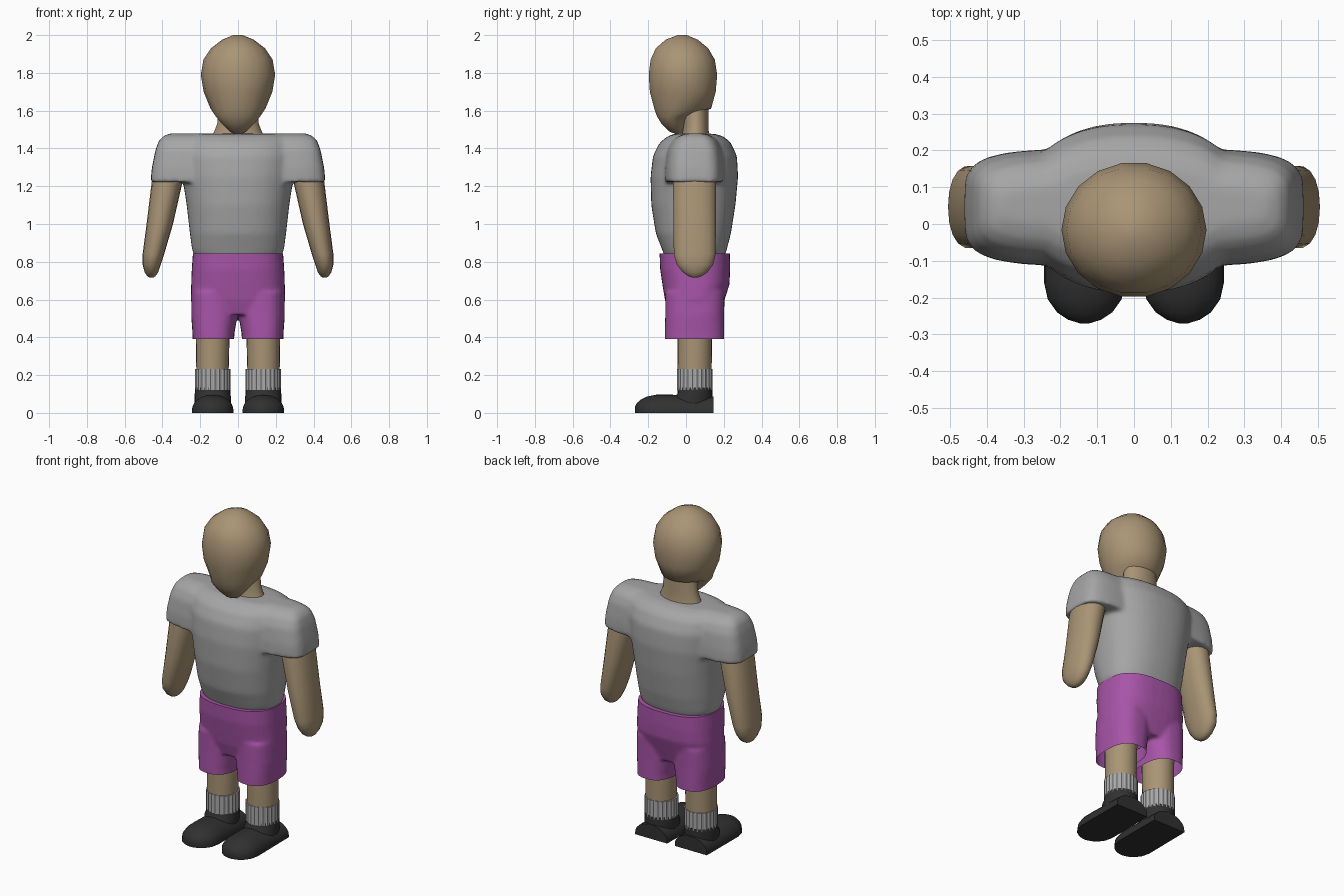
import bpy, bmesh, math
from mathutils import Vector

if "Cube" in bpy.data.objects:
    bpy.data.objects.remove(bpy.data.objects["Cube"])


def material(name, rgb):
    m = bpy.data.materials.new(name)
    m.use_nodes = True
    m.diffuse_color = (*rgb, 1)
    m.node_tree.nodes["Principled BSDF"].inputs["Base Color"].default_value = (*rgb, 1)
    return m


SKIN = material("tan skin", (0.40, 0.30, 0.18))
SHIRT = material("grey cloth", (0.38, 0.38, 0.38))
SHORTS = material("purple cloth", (0.39, 0.09, 0.39))
SOCK = material("sock grey", (0.40, 0.40, 0.40))
SHOE = material("black leather", (0.03, 0.03, 0.03))


def skin_rings(bm, rings):
    """Bridge successive point rings and cap both ends."""
    loops = [[bm.verts.new(p) for p in ring] for ring in rings]
    n = len(loops[0])
    for a, b in zip(loops, loops[1:]):
        for i in range(n):
            j = (i + 1) % n
            bm.faces.new((a[i], a[j], b[j], b[i]))
    bm.faces.new(loops[0][::-1])
    bm.faces.new(loops[-1])


def loft(bm, sections, sides=24, power=2.0):
    """Horizontal sections: z, centre x, front y, back y, half width."""
    rings = []
    for z, cx, y0, y1, rx in sections:
        ring = []
        for i in range(sides):
            a = math.tau * i / sides
            c, s = math.cos(a), math.sin(a)
            ring.append((cx + rx * math.copysign(abs(c) ** (2 / power), c),
                         (y0 + y1) / 2 + (y1 - y0) / 2 * math.copysign(abs(s) ** (2 / power), s), z))
        rings.append(ring)
    skin_rings(bm, rings)


def finish(name, bm, mat, angle=40):
    bmesh.ops.recalc_face_normals(bm, faces=bm.faces)
    me = bpy.data.meshes.new(name)
    bm.to_mesh(me)
    bm.free()
    me.materials.append(mat)
    me.shade_smooth()
    me.set_sharp_from_angle(angle=math.radians(angle))
    ob = bpy.data.objects.new(name, me)
    bpy.context.collection.objects.link(ob)
    return ob


def fuse(ob, voxel, rounds):
    """Merge overlapping volumes into one soft surface, returned as a bmesh."""
    r = ob.modifiers.new("merge", 'REMESH')
    r.mode, r.voxel_size = 'VOXEL', voxel
    s = ob.modifiers.new("soften", 'SMOOTH')
    s.factor, s.iterations = 0.5, rounds
    dg = bpy.context.evaluated_depsgraph_get()
    bm = bmesh.new()
    bm.from_mesh(ob.evaluated_get(dg).to_mesh())
    bpy.data.objects.remove(ob)
    return bm


def trim(bm, z, up, fill=False):
    """Cut a clean horizontal hem, removing what lies beyond it."""
    cut = bmesh.ops.bisect_plane(bm, geom=bm.verts[:] + bm.edges[:] + bm.faces[:],
                                 plane_co=(0, 0, z), plane_no=(0, 0, up), clear_outer=True)
    if fill:
        edges = [e for e in cut["geom_cut"] if isinstance(e, bmesh.types.BMEdge)]
        bmesh.ops.edgeloop_fill(bm, edges=edges)


# Head
bm = bmesh.new()
loft(bm, [(1.475, 0, -.05, -.015, .015), (1.49, 0, -.09, -.01, .045), (1.53, 0, -.13, -.005, .085),
          (1.57, 0, -.155, .02, .118), (1.61, 0, -.17, .135, .145), (1.70, 0, -.194, .16, .182),
          (1.79, 0, -.2, .168, .197), (1.87, 0, -.19, .155, .183), (1.93, 0, -.162, .12, .143),
          (1.975, 0, -.11, .065, .085), (2.0, 0, -.045, .005, .025)], sides=18)
finish("head", bm, SKIN, 60)

# Neck
bm = bmesh.new()
loft(bm, [(1.44, 0, -.03, .13, .14), (1.48, 0, -.02, .122, .13),
          (1.53, 0, -.015, .12, .11), (1.66, 0, -.02, .12, .1)], sides=18)
finish("neck", bm, SKIN)

# Shirt: body and shoulder yoke with short sleeves
bm = bmesh.new()
loft(bm, [(.82, 0, -.11, .20, .225), (.86, 0, -.125, .215, .243), (.95, 0, -.16, .238, .255),
          (1.1, 0, -.184, .262, .272), (1.25, 0, -.188, .276, .295), (1.36, 0, -.175, .27, .305),
          (1.43, 0, -.14, .238, .30), (1.463, 0, -.10, .2, .28), (1.478, 0, -.06, .15, .25)],
     sides=40, power=2.3)
loft(bm, [(1.222, 0, -.115, .205, .464), (1.3, 0, -.113, .203, .456), (1.39, 0, -.1, .192, .438),
          (1.44, 0, -.075, .17, .42), (1.466, 0, -.045, .14, .395), (1.48, 0, 0, .1, .36)],
     sides=40, power=4.5)
bm = fuse(finish("shirt_base", bm, SHIRT), .012, 10)
finish("shirt", bm, SHIRT, 50)

# Shorts: hips and two open legs
bm = bmesh.new()
loft(bm, [(.52, 0, -.09, .18, .23), (.6, 0, -.112, .205, .25), (.68, 0, -.125, .23, .248),
          (.76, 0, -.137, .234, .245), (.9, 0, -.142, .232, .235)], sides=40, power=2.6)
for s in (-1, 1):
    loft(bm, [(.33, s * .13, -.112, .202, .108), (.42, s * .13, -.112, .202, .111),
              (.52, s * .125, -.11, .202, .123), (.64, s * .12, -.11, .205, .125)], sides=32, power=2.5)
bm = fuse(finish("shorts_base", bm, SHORTS), .01, 5)
trim(bm, .39, -1)
trim(bm, .843, 1, fill=True)
finish("shorts", bm, SHORTS, 50)

for s, side in ((1, "left"), (-1, "right")):
    # Arm with rounded end
    bm = bmesh.new()
    loft(bm, [(1.36, s * .36, -.05, .14, .07), (1.23, s * .374, -.07, .16, .082),
              (1.0, s * .414, -.068, .16, .07), (.84, s * .448, -.066, .158, .057),
              (.785, s * .457, -.05, .145, .048), (.745, s * .458, -.018, .115, .036),
              (.724, s * .459, .012, .085, .022), (.716, s * .459, .035, .06, .01)], sides=18, power=2.2)
    finish(side + "_arm", bm, SKIN, 70)

    # Leg
    bm = bmesh.new()
    loft(bm, [(.12, s * .135, -.04, .13, .084), (.24, s * .135, -.044, .136, .086),
              (.55, s * .133, -.046, .14, .092)])
    finish(side + "_leg", bm, SKIN)

    # Ribbed sock: alternate deep and shallow points
    bm = bmesh.new()
    rings = [[(s * .133 + r * math.cos(a), .046 + r * math.sin(a), z)
              for i in range(48) for a in [math.tau * i / 48]
              for r in [.095 if i % 2 else .091]] for z in (.12, .232)]
    skin_rings(bm, rings)
    finish(side + "_sock", bm, SOCK, 20)

    # Shoe: arched sole body with round toe, plus ankle
    bm = bmesh.new()
    rings = []
    for y, w, h in [(.145, .108, .085), (0, .109, .092), (-.1, .11, .095), (-.16, .11, .094),
                    (-.205, .1, .085), (-.24, .075, .068), (-.26, .045, .05), (-.27, .012, .032)]:
        arch = [(s * .134 + w * math.cos(a), y, .022 + (h - .012) * math.sin(a))
                for i in range(15) for a in [math.pi * i / 14]]
        rings.append([(s * .134 + w, y, .008)] + arch + [(s * .134 - w, y, .008)])
    skin_rings(bm, rings)
    loft(bm, [(.02, s * .134, -.07, .14, .096), (.09, s * .134, -.065, .14, .096),
              (.11, s * .134, -.045, .14, .095), (.142, s * .134, -.045, .14, .092)])
    finish(side + "_shoe", bm, SHOE, 45)

# Settle the soles on the ground
for ob in bpy.data.objects:
    if ob.name.endswith("_shoe"):
        ob.location += Vector((0, 0, -.008))
